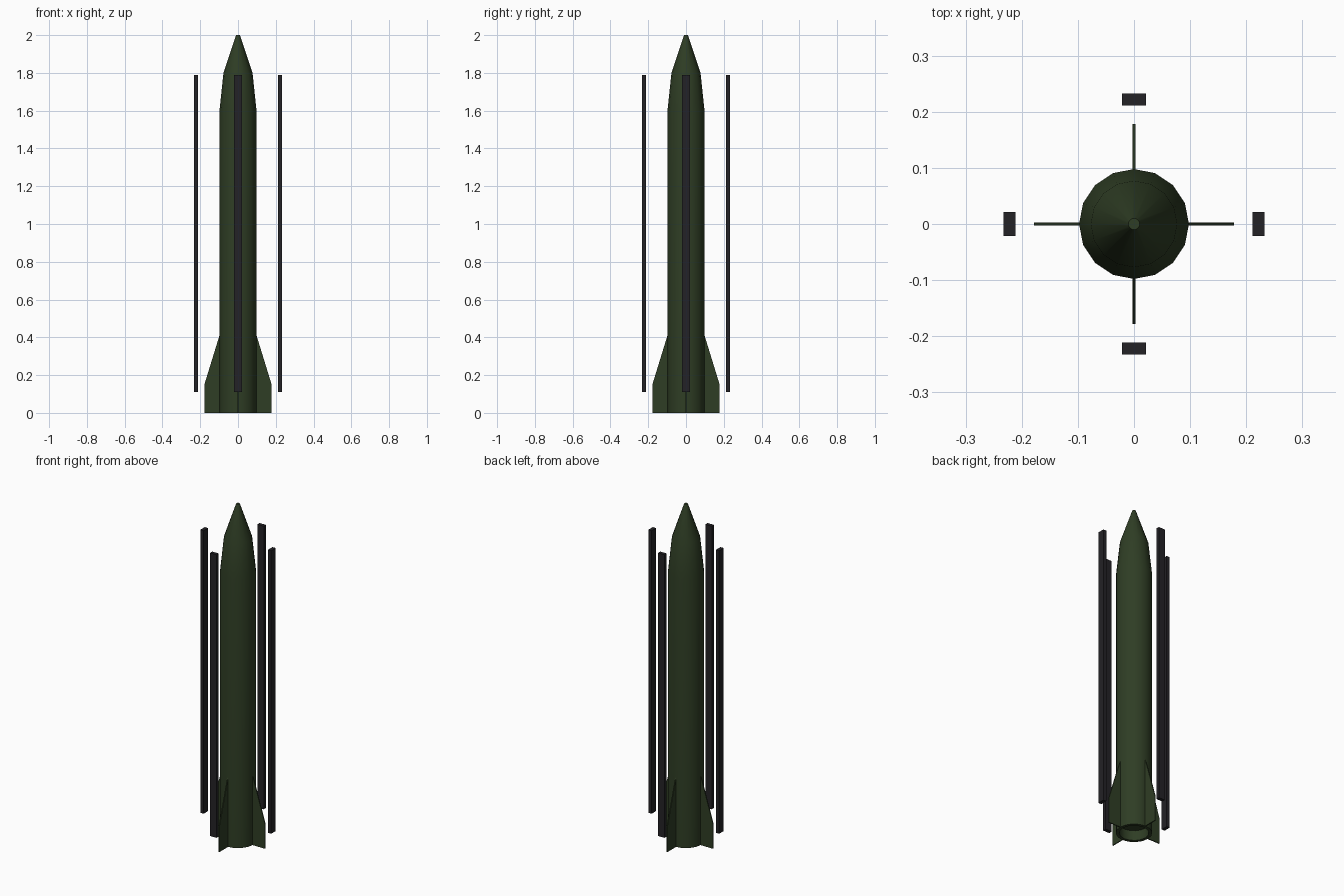
import bpy, bmesh, math
from mathutils import Matrix

if "Cube" in bpy.data.objects:
    bpy.data.objects.remove(bpy.data.objects["Cube"])


def material(name, rgb):
    m = bpy.data.materials.new(name)
    m.diffuse_color = (*rgb, 1.0)
    m.use_nodes = True
    m.node_tree.nodes["Principled BSDF"].inputs["Base Color"].default_value = m.diffuse_color
    return m


GREEN = material("dark_olive_green", (0.028, 0.047, 0.018))
BLACK = material("near_black", (0.017, 0.016, 0.019))


def make_object(name, bm, mat):
    bmesh.ops.recalc_face_normals(bm, faces=bm.faces)
    mesh = bpy.data.meshes.new(name)
    bm.to_mesh(mesh)
    bm.free()
    mesh.materials.append(mat)
    obj = bpy.data.objects.new(name, mesh)
    bpy.context.collection.objects.link(obj)
    return obj


def lathe(name, profile, sides, mat):
    """Revolve (radius, z) points round z, closing both ends."""
    bm = bmesh.new()
    rings = []
    for r, z in profile:
        rings.append([bm.verts.new((r * math.cos(2 * math.pi * i / sides),
                                    r * math.sin(2 * math.pi * i / sides), z))
                      for i in range(sides)])
    for a, b in zip(rings, rings[1:]):
        for i in range(sides):
            j = (i + 1) % sides
            bm.faces.new((a[i], a[j], b[j], b[i]))
    bm.faces.new(rings[0])
    bm.faces.new(rings[-1])
    return make_object(name, bm, mat)


# Body with recessed exhaust opening and tapered nose
body = lathe("rocket_body",
             [(0.08, 0.06), (0.08, 0.0), (0.098, 0.0), (0.098, 1.6),
              (0.077, 1.8), (0.01, 2.0)], 16, GREEN)
bpy.context.view_layer.objects.active = body
body.select_set(True)
bpy.ops.object.shade_smooth_by_angle(angle=math.radians(30))

for k in range(4):
    turn = Matrix.Rotation(k * math.pi / 2, 4, 'Z')

    # Tail fin: flat outline given thickness
    bm = bmesh.new()
    outline = [(0.09, 0.0), (0.178, 0.0), (0.178, 0.15), (0.098, 0.41), (0.09, 0.41)]
    face = bm.faces.new([bm.verts.new((x, -0.003, z)) for x, z in outline])
    ext = bmesh.ops.extrude_face_region(bm, geom=[face], use_keep_orig=True)
    bmesh.ops.translate(bm, vec=(0, 0.006, 0),
                        verts=[g for g in ext["geom"] if isinstance(g, bmesh.types.BMVert)])
    bm.transform(turn)
    make_object(f"tail_fin_{k + 1}", bm, GREEN)

    # Launch guide rail standing clear of the body
    bm = bmesh.new()
    bmesh.ops.create_cube(bm, size=1.0)
    bm.transform(turn @ Matrix.Translation((0.222, 0, 0.95))
                 @ Matrix.Diagonal((0.021, 0.042, 1.68, 1)))
    make_object(f"guide_rail_{k + 1}", bm, BLACK)
